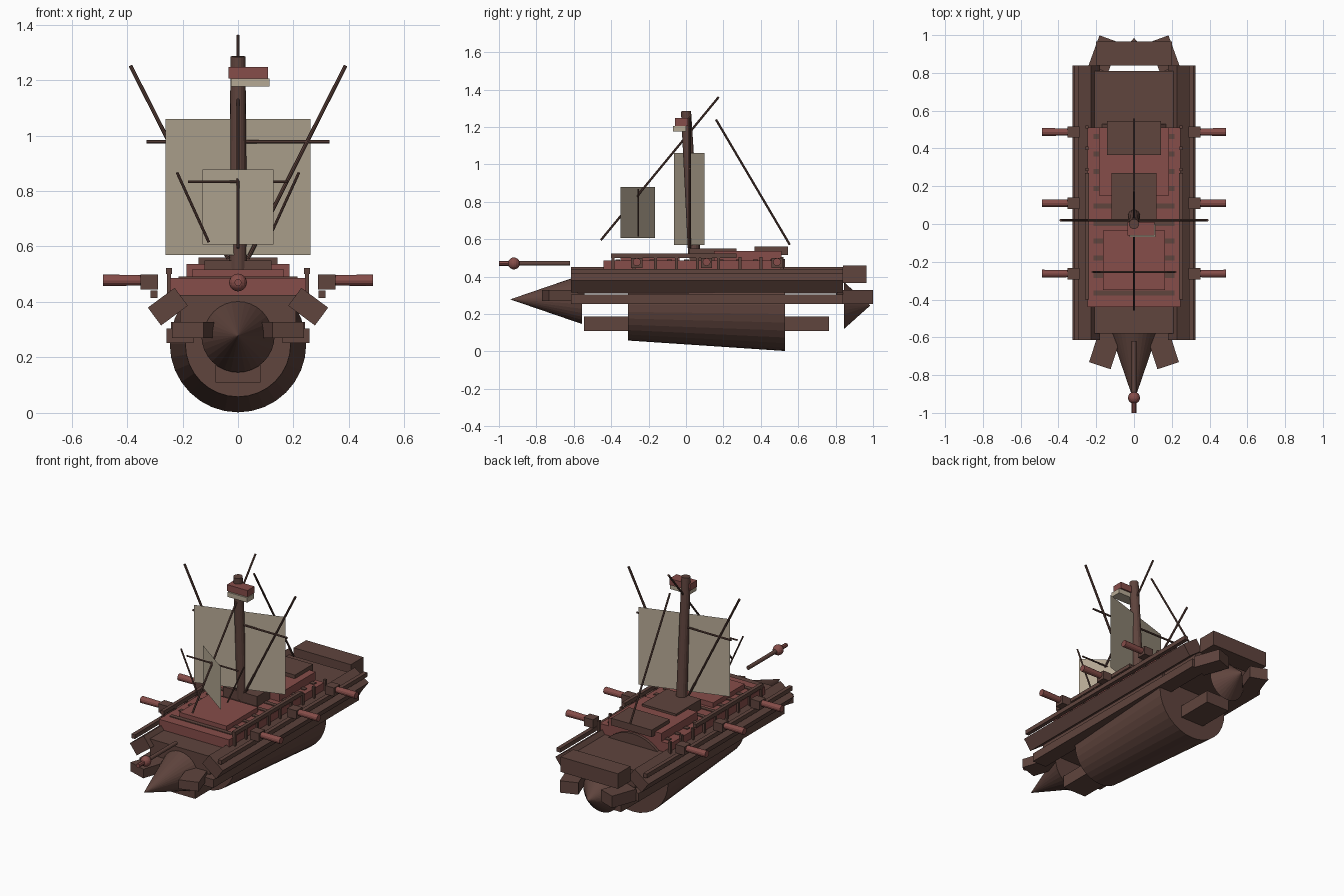
import bpy, math
from mathutils import Vector

cube = bpy.data.objects.get("Cube")
if cube:
    bpy.data.objects.remove(cube, do_unlink=True)


def material(name, rgb):
    m = bpy.data.materials.new(name)
    m.use_nodes = True
    m.diffuse_color = (*rgb, 1)
    m.node_tree.nodes["Principled BSDF"].inputs["Base Color"].default_value = (*rgb, 1)
    return m


BROWN = material("dark_wood", (0.115, 0.058, 0.047))
RED = material("red_wood", (0.24, 0.075, 0.067))
CREAM = material("sail_cloth", (0.47, 0.40, 0.30))


def finish(name, mat):
    ob = bpy.context.object
    ob.name = name
    ob.data.materials.append(mat)
    return ob


def box(name, mat, lo, hi, rot=(0, 0, 0)):
    """Box between two corners, turned about its own centre."""
    lo, hi = Vector(lo), Vector(hi)
    bpy.ops.mesh.primitive_cube_add(size=1, location=(lo + hi) / 2, rotation=rot)
    bpy.context.object.scale = hi - lo
    return finish(name, mat)


def rod(name, mat, a, b, r1, r2=None, sides=12):
    """Round or tapered bar from a to b."""
    a, b = Vector(a), Vector(b)
    bpy.ops.mesh.primitive_cone_add(vertices=sides, radius1=r1, radius2=r1 if r2 is None else r2,
                                    depth=(b - a).length, location=(a + b) / 2,
                                    rotation=(b - a).to_track_quat("Z", "Y").to_euler())
    return finish(name, mat)


def sail(name, a, b):
    """Flat upright cloth between two opposite corners."""
    me = bpy.data.meshes.new(name)
    me.from_pydata([a, (b[0], b[1], a[2]), b, (a[0], a[1], b[2])], [], [(0, 1, 2, 3)])
    me.materials.append(CREAM)
    bpy.context.collection.objects.link(bpy.data.objects.new(name, me))


# Hull core, pointed ends and keel
rod("hull_barrel", BROWN, (0, -0.31, 0.248), (0, 0.53, 0.248), 0.19, 0.246, 32)
rod("bow_cone", BROWN, (0, -0.555, 0.278), (0, -0.94, 0.278), 0.132, 0, 32)
rod("stern_cone", BROWN, (0, 0.845, 0.245), (0, 0.985, 0.245), 0.125, 0, 32)
box("keel", BROWN, (-0.082, -0.545, 0.11), (0.082, 0.765, 0.187))
box("deck", BROWN, (-0.21, -0.58, 0.31), (0.21, 0.81, 0.425))
box("stern_block", BROWN, (-0.2, 0.84, 0.365), (0.2, 0.965, 0.46))

# Parts repeated on both sides
for s, side in ((1, "left"), (-1, "right")):
    def sbox(name, mat, lo, hi, rot=(0, 0, 0)):
        c = [(p + q) / 2 for p, q in zip(lo, hi)]
        h = [(q - p) / 2 for p, q in zip(lo, hi)]
        c[0] *= s
        return box(f"{name}_{side}", mat, [p - q for p, q in zip(c, h)],
                   [p + q for p, q in zip(c, h)], (rot[0], s * rot[1], s * rot[2]))

    sbox("bulwark", BROWN, (0.193, -0.615, 0.343), (0.313, 0.84, 0.423), (0, math.radians(36.5), 0))
    sbox("lower_strake", BROWN, (0.16, -0.615, 0.252), (0.258, 0.84, 0.305))
    sbox("outer_rail", BROWN, (0.29, -0.615, 0.415), (0.315, 0.84, 0.441))
    sbox("bow_plank", BROWN, (0.09, -0.755, 0.27), (0.21, -0.555, 0.327), (0, 0, math.radians(18)))
    sbox("stern_plank", BROWN, (0.105, 0.815, 0.252), (0.215, 0.985, 0.327), (0, 0, math.radians(20)))

    # Inner rail with posts
    sbox("inner_rail", BROWN, (0.238, -0.4, 0.5), (0.26, 0.27, 0.523))
    for i in range(9):
        y = -0.39 + i * 0.113
        sbox(f"rail_post_{i}", BROWN, (0.241, y - 0.008, 0.42), (0.256, y + 0.008, 0.505))

    # Guns
    for i, y in enumerate((-0.263, 0.11, 0.487)):
        sbox(f"gun_block_{i}", BROWN, (0.288, y - 0.03, 0.445), (0.352, y + 0.03, 0.499))
        rod(f"gun_barrel_{i}_{side}", RED, (s * 0.3, y, 0.478), (s * 0.487, y, 0.478), 0.018, 0.021)

    # Slanted spars
    rod(f"main_spar_{side}", BROWN, (s * 0.035, 0.02, 0.555), (s * 0.388, 0.02, 1.252), 0.007, sides=8)
    rod(f"fore_spar_{side}", BROWN, (s * 0.105, -0.255, 0.615), (s * 0.22, -0.255, 0.867), 0.005, sides=8)

# Cabin tiers, slats and roofs
box("cabin_base", RED, (-0.245, -0.44, 0.42), (0.245, 0.51, 0.486))
for i in range(10):
    y = -0.365 + i * 0.092
    box(f"cabin_slat_{i}", BROWN, (-0.215, y - 0.013, 0.47), (0.215, y + 0.013, 0.491))
box("fore_cabin", RED, (-0.165, -0.35, 0.48), (0.165, -0.035, 0.517))
box("aft_cabin", RED, (-0.185, 0.15, 0.48), (0.185, 0.51, 0.537))
box("mast_step", BROWN, (-0.12, 0.02, 0.48), (0.12, 0.27, 0.55))
box("aft_roof", BROWN, (-0.142, 0.365, 0.515), (0.142, 0.545, 0.56))

# Bowsprit with ball
rod("bowsprit", BROWN, (0, -0.62, 0.47), (0, -0.95, 0.47), 0.012)
rod("bowsprit_tip", RED, (0, -0.9, 0.47), (0, -1.0, 0.47), 0.013, sides=8)
bpy.ops.mesh.primitive_uv_sphere_add(segments=16, ring_count=10, radius=0.032, location=(0, -0.92, 0.47))
finish("bowsprit_ball", RED)

# Mast, yards, stays
rod("mast", BROWN, (0, 0.045, 0.5), (0, 0.0, 1.285), 0.033, 0.027, 16)
rod("main_yard", BROWN, (-0.33, 0.02, 0.977), (0.33, 0.02, 0.977), 0.006, sides=8)
rod("fore_yard", BROWN, (-0.18, -0.255, 0.833), (0.18, -0.255, 0.833), 0.005, sides=8)
rod("forestay", BROWN, (0, -0.455, 0.595), (0, 0.175, 1.36), 0.006, sides=8)
rod("backstay", BROWN, (0, 0.555, 0.57), (0, 0.16, 1.24), 0.006, sides=8)

# Sails and pennant
sail("main_sail", (-0.262, -0.065, 0.57), (0.262, 0.1, 1.06))
sail("fore_sail", (-0.128, -0.165, 0.607), (0.128, -0.35, 0.878))
box("pennant_upper", RED, (-0.035, -0.06, 1.206), (0.108, 0.01, 1.247))
box("pennant_lower", CREAM, (-0.025, -0.07, 1.176), (0.113, 0.0, 1.206))
